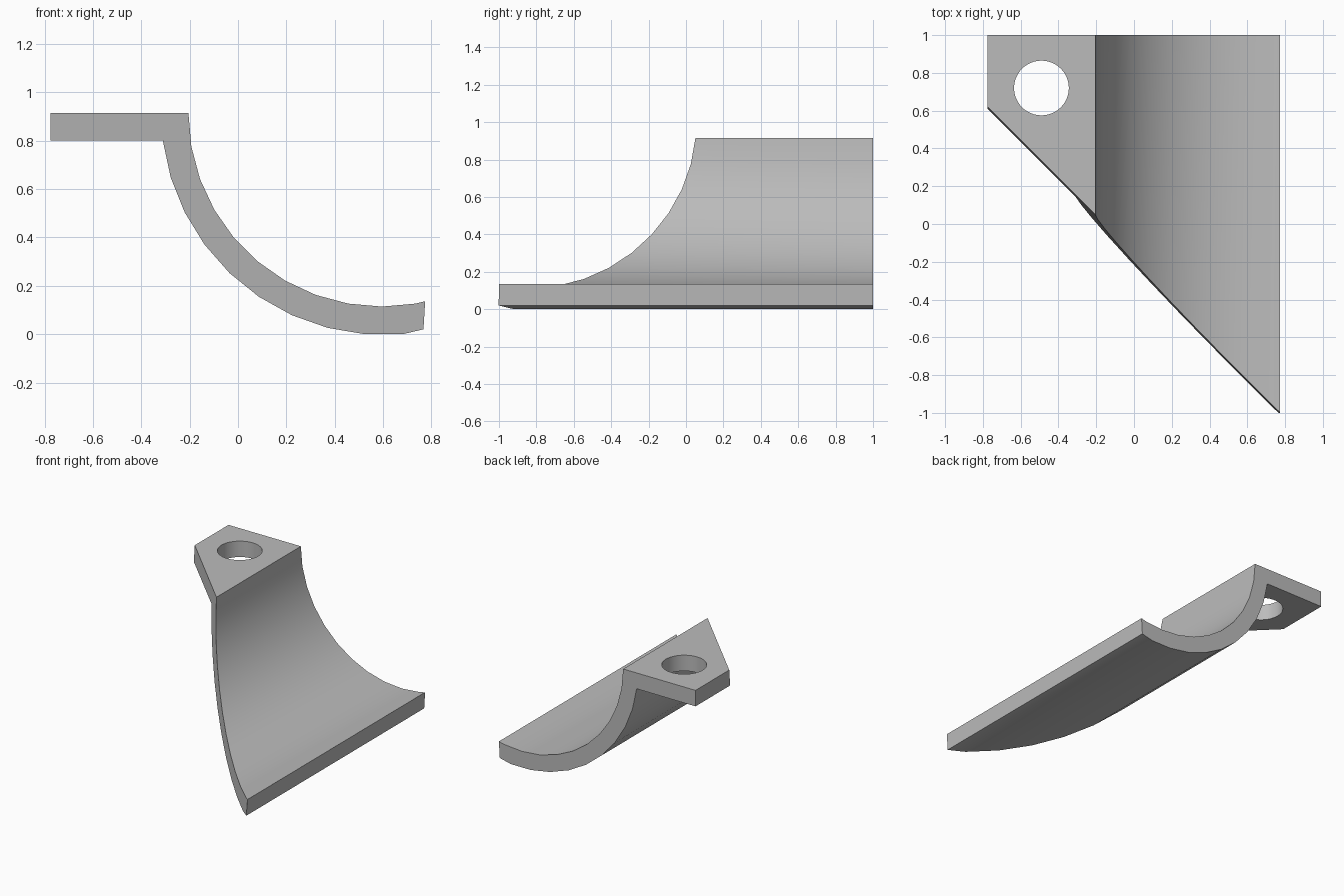
import bpy, bmesh
from math import sin, cos, radians

if "Cube" in bpy.data.objects:
    bpy.data.objects.remove(bpy.data.objects["Cube"])

grey = bpy.data.materials.new("plain grey")
grey.diffuse_color = (0.5, 0.5, 0.5, 1)
grey.use_nodes = True
grey.node_tree.nodes["Principled BSDF"].inputs["Base Color"].default_value = grey.diffuse_color


def arc(cx, cz, r, angles):
    """Points on a circle, angle 0 at the left and 90 at the bottom."""
    return [(cx - r * cos(radians(a)), cz - r * sin(radians(a))) for a in angles]


# Cross-section: flat flange, concave upper arc, convex lower arc
upper = arc(0.595, 0.914, 0.80, [10 * i for i in range(11)])
lower = arc(0.602, 0.917, 0.9205, [7.2 + 9.75 * i for i in range(10)])
profile = ([(-0.775, 0.80), (-0.775, 0.914)] + upper
           + [(0.774, 0.136), (0.767, 0.02)] + lower[::-1])


def front_y(x, z):
    """Slanting plane that trims the front end."""
    return -0.237 - x + 0.09 * z


# Bracket body: section drawn from the trimmed front to the flat back
bm = bmesh.new()
front = [bm.verts.new((x, front_y(x, z), z)) for x, z in profile]
back = [bm.verts.new((x, 1.0, z)) for x, z in profile]
bm.faces.new(front)
bm.faces.new(back[::-1])
n = len(profile)
for i in range(n):
    j = (i + 1) % n
    bm.faces.new((front[i], back[i], back[j], front[j]))
bmesh.ops.recalc_face_normals(bm, faces=bm.faces[:])
mesh = bpy.data.meshes.new("curved_bracket")
bm.to_mesh(mesh)
bm.free()
mesh.materials.append(grey)
bracket = bpy.data.objects.new("curved_bracket", mesh)
bpy.context.collection.objects.link(bracket)

# Bolt hole through the flange
bpy.ops.mesh.primitive_cylinder_add(vertices=48, radius=0.145, depth=0.4,
                                    location=(-0.49, 0.72, 0.857))
cutter = bpy.context.object
cutter.name = "hole_cutter"
cutter.data.materials.append(grey)
cutter.hide_render = True

bpy.ops.object.select_all(action='DESELECT')
bracket.select_set(True)
bpy.context.view_layer.objects.active = bracket
hole = bracket.modifiers.new("bolt_hole", 'BOOLEAN')
hole.operation = 'DIFFERENCE'
hole.solver = 'EXACT'
hole.object = cutter
bpy.ops.object.modifier_apply(modifier=hole.name)
bpy.data.objects.remove(cutter, do_unlink=True)

# Smooth the curved walls, keep the corners crisp
bpy.ops.object.shade_smooth_by_angle(angle=radians(30))
